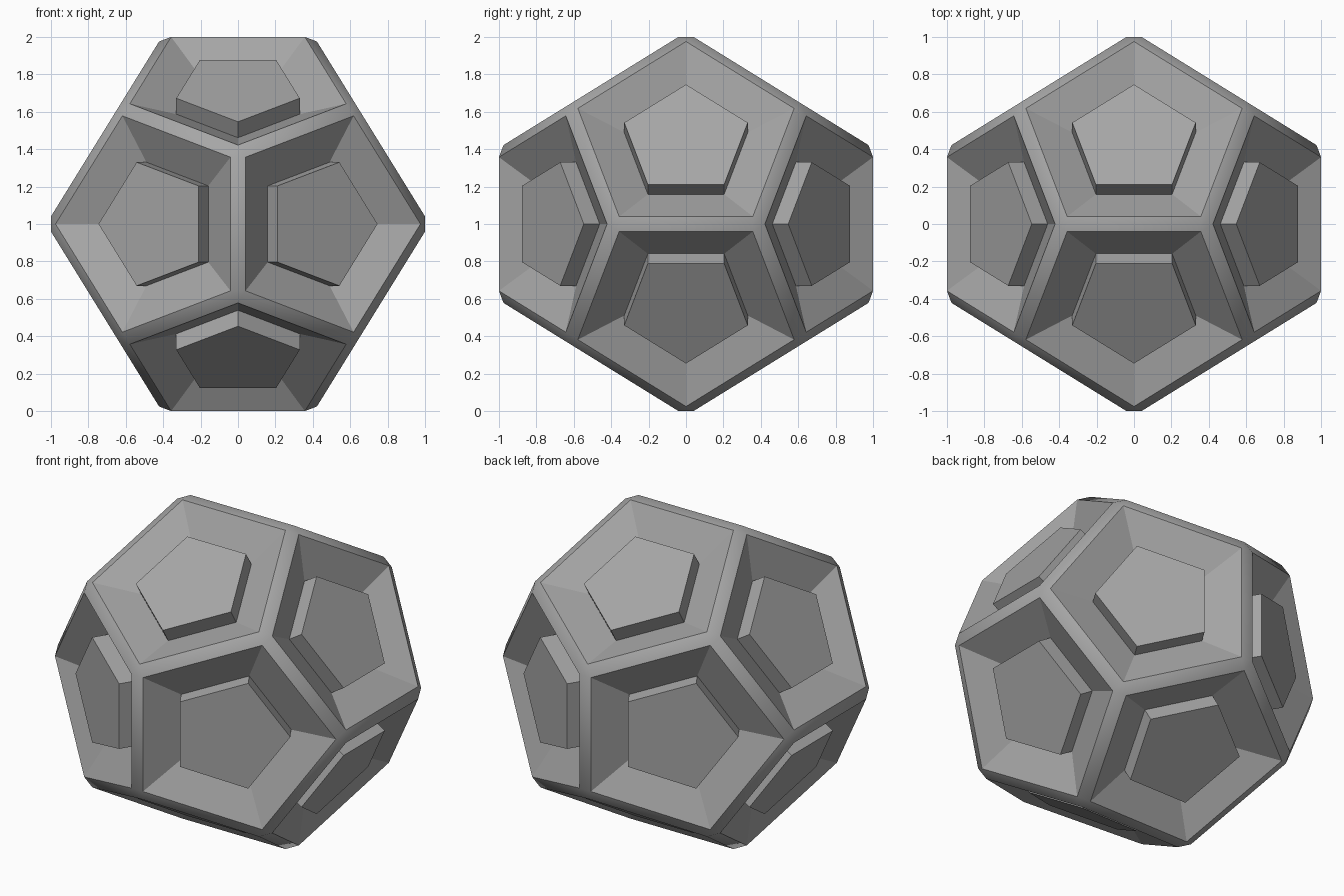
import bpy, bmesh, math
from itertools import product
from mathutils import Vector

cube = bpy.data.objects.get("Cube")
if cube:
    bpy.data.objects.remove(cube, do_unlink=True)

PHI = (1 + math.sqrt(5)) / 2
REACH = 1.025        # distance from centre to the middle of an unbevelled edge
RIM = 0.047          # bevel offset of the rims
PIT_WIDTH, PIT_DEPTH = 0.211, 0.115
PANEL_HEIGHT = 0.10

grey = bpy.data.materials.new("stone_grey")
colour = (0.38, 0.38, 0.38, 1)
grey.use_nodes = True
grey.diffuse_color = colour
grey.node_tree.nodes["Principled BSDF"].inputs["Base Color"].default_value = colour

# Dodecahedron corners: a cube plus three crossed rectangles
corners = [Vector(s) * REACH / PHI for s in product((-1, 1), repeat=3)]
for s, t in product((-1, 1), repeat=2):
    p = (s * REACH / PHI ** 2, 0, t * REACH)
    corners += [Vector(p[i:] + p[:i]) for i in range(3)]

bm = bmesh.new()
for c in corners:
    bm.verts.new(c)
bmesh.ops.convex_hull(bm, input=bm.verts[:])
bmesh.ops.dissolve_limit(bm, angle_limit=math.radians(5),
                         verts=bm.verts[:], edges=bm.edges[:])
bmesh.ops.recalc_face_normals(bm, faces=bm.faces[:])

# Bevelled rims
bmesh.ops.bevel(bm, geom=bm.edges[:], offset=RIM, offset_type='OFFSET',
                segments=1, profile=0.5, affect='EDGES')
bm.normal_update()

# Sloped pits in every pentagon
pentagons = [f for f in bm.faces if len(f.verts) == 5]
bmesh.ops.inset_individual(bm, faces=pentagons, thickness=PIT_WIDTH,
                           depth=-PIT_DEPTH, use_even_offset=True)
bm.normal_update()

# Raised panels on the pit floors
floors = [f for f in bm.faces if len(f.verts) == 5]
panels = bmesh.ops.extrude_discrete_faces(bm, faces=floors)["faces"]
for f in panels:
    bmesh.ops.translate(bm, verts=f.verts[:],
                        vec=f.calc_center_median().normalized() * PANEL_HEIGHT)
bmesh.ops.recalc_face_normals(bm, faces=bm.faces[:])

# Stand the body on the ground
bmesh.ops.translate(bm, verts=bm.verts[:], vec=(0, 0, 1))
mesh = bpy.data.meshes.new("panelled_dodecahedron")
bm.to_mesh(mesh)
bm.free()
mesh.materials.append(grey)
body = bpy.data.objects.new("panelled_dodecahedron", mesh)
bpy.context.collection.objects.link(body)

# Soft rim corners, crisp pits and panels
bpy.ops.object.select_all(action='DESELECT')
body.select_set(True)
bpy.context.view_layer.objects.active = body
bpy.ops.object.shade_smooth_by_angle(angle=math.radians(30))
